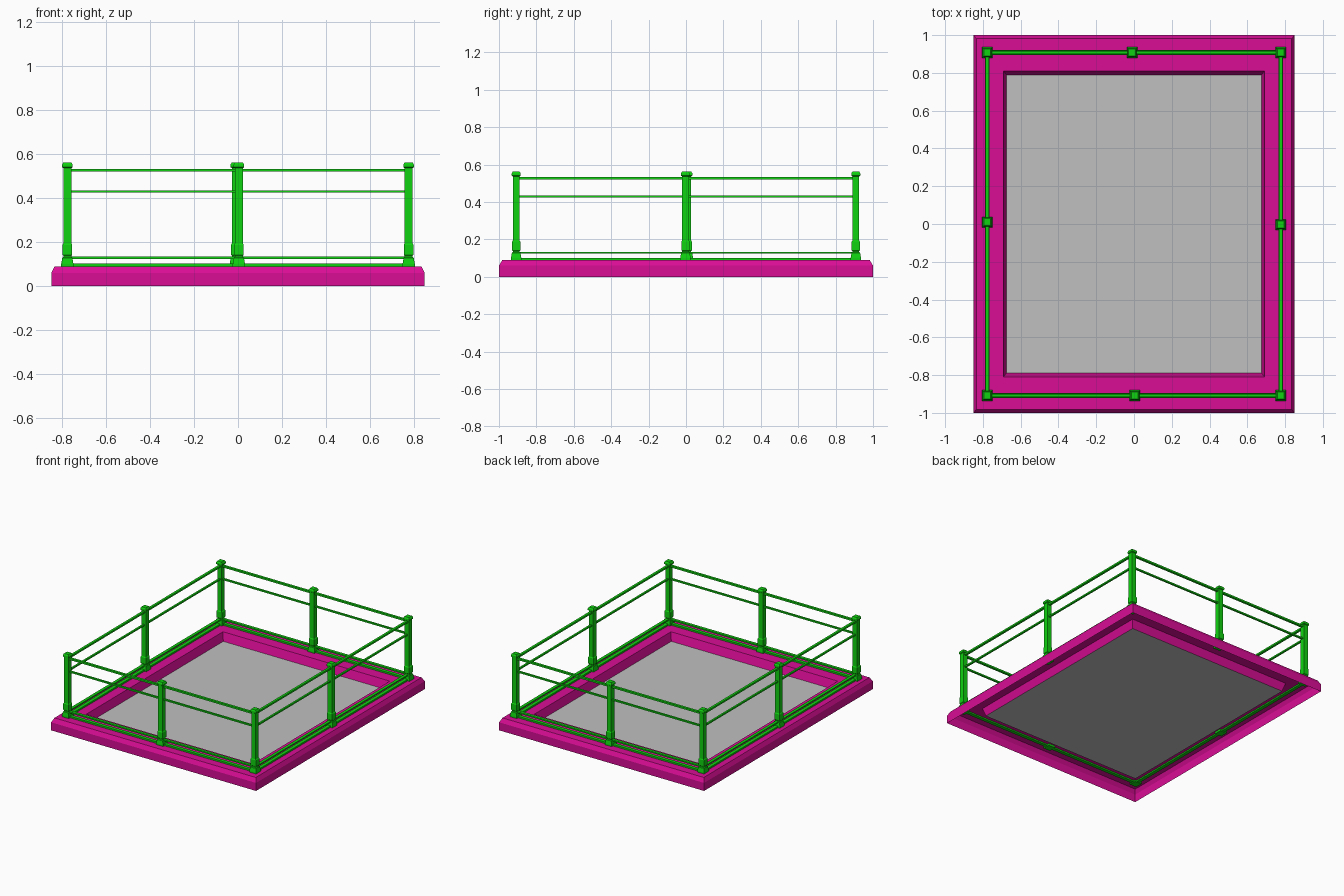
import bpy
import bmesh

cube = bpy.data.objects.get("Cube")
if cube:
    bpy.data.objects.remove(cube, do_unlink=True)


def material(name, rgb):
    m = bpy.data.materials.new(name)
    m.use_nodes = True
    m.diffuse_color = (*rgb, 1)
    m.node_tree.nodes["Principled BSDF"].inputs["Base Color"].default_value = (*rgb, 1)
    return m


MAGENTA = material("magenta", (0.69, 0.004, 0.3))
GREEN = material("green", (0.005, 0.65, 0.005))
GREY = material("grey", (0.53, 0.53, 0.53))


def loft(name, profile, mat, centre=(0, 0), cap_start=False, cap_end=False):
    """Join rectangles given as (half x, half y, z) into one shell."""
    bm = bmesh.new()
    loops = []
    for hx, hy, z in profile:
        corners = ((-hx, -hy), (hx, -hy), (hx, hy), (-hx, hy))
        loops.append([bm.verts.new((centre[0] + x, centre[1] + y, z)) for x, y in corners])
    for a, b in zip(loops, loops[1:]):
        for i in range(4):
            j = (i + 1) % 4
            bm.faces.new((a[i], a[j], b[j], b[i]))
    if cap_start:
        bm.faces.new(loops[0][::-1])
    if cap_end:
        bm.faces.new(loops[-1])
    mesh = bpy.data.meshes.new(name)
    bm.to_mesh(mesh)
    bm.free()
    mesh.materials.append(mat)
    obj = bpy.data.objects.new(name, mesh)
    bpy.context.collection.objects.link(obj)
    return obj


# Base kerb: hollow shell with a chamfered rim and a sloping inner lip
loft("base_kerb", [(0.85, 1.0, 0), (0.85, 1.0, 0.06), (0.835, 0.982, 0.09),
                   (0.692, 0.81, 0.09), (0.675, 0.79, 0.03)], MAGENTA)

# Floor panel inside the kerb
loft("floor_panel", [(0.676, 0.791, 0.03)], GREY, cap_end=True)

# Posts: flared foot, block, square shaft and bevelled cap
POST = [(0.028, 0.075), (0.028, 0.1), (0.023, 0.128), (0.018, 0.132), (0.018, 0.138),
        (0.022, 0.142), (0.022, 0.188), (0.018, 0.194), (0.018, 0.537),
        (0.024, 0.541), (0.024, 0.553), (0.018, 0.563)]
X, Y = 0.777, 0.908
places = {
    "front_left": (X, -Y), "front_right": (-X, -Y),
    "back_left": (X, Y), "back_right": (-X, Y),
    "front_middle": (0.004, -Y), "back_middle": (-0.01, Y),
    "left_middle": (X, -0.003), "right_middle": (-X, 0.01),
}
for name, place in places.items():
    loft(name + "_post", [(h, h, z) for h, z in POST], GREEN, place, True, True)

# Rails on all four sides: (name, half width, bottom, top)
RAILS = [("sill_strip", 0.013, 0.08, 0.102), ("bottom_rail", 0.011, 0.124, 0.134),
         ("middle_rail", 0.007, 0.425, 0.436), ("top_rail", 0.009, 0.521, 0.534)]
for rail, half, low, high in RAILS:
    for side, sign in (("front", -1), ("back", 1)):
        loft(f"{side}_{rail}", [(X, half, low), (X, half, high)],
             GREEN, (0, sign * Y), True, True)
    for side, sign in (("right", -1), ("left", 1)):
        loft(f"{side}_{rail}", [(half, Y, low), (half, Y, high)],
             GREEN, (sign * X, 0), True, True)
